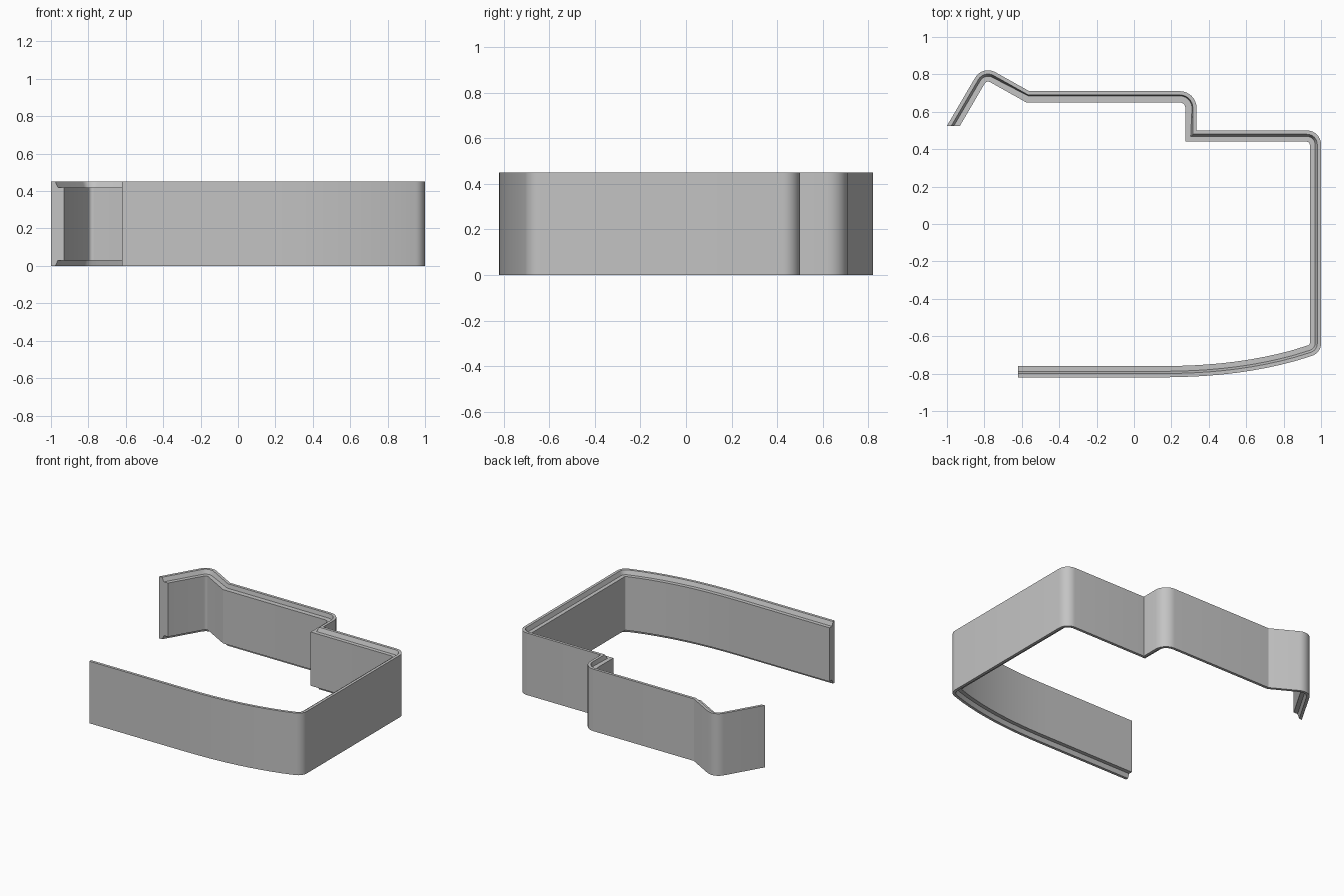
import bpy
import bmesh
import math
from mathutils import Vector

cube = bpy.data.objects.get("Cube")
if cube:
    bpy.data.objects.remove(cube, do_unlink=True)

HEIGHT, THICK = 0.45, 0.06
REBATE = 0.03               # depth of the step along both edges
LIP, STEP, SLOPE = 0.02, 0.025, 0.032

grey = bpy.data.materials.new("plain_grey")
grey.use_nodes = True
grey.diffuse_color = (0.55, 0.55, 0.55, 1)
grey.node_tree.nodes["Principled BSDF"].inputs["Base Color"].default_value = (0.55, 0.55, 0.55, 1)


def fillet(prev, corner, nxt, radius, steps=8):
    """Points of an arc that rounds off a corner."""
    a, b = (prev - corner).normalized(), (nxt - corner).normalized()
    half = a.angle(b) / 2
    start = corner + a * radius / math.tan(half)
    end = corner + b * radius / math.tan(half)
    centre = corner + (a + b).normalized() * radius / math.sin(half)
    u, v = start - centre, end - centre
    sweep = u.angle(v)
    return [centre + (u * math.sin(sweep * (1 - i / steps)) + v * math.sin(sweep * i / steps))
            / math.sin(sweep) for i in range(steps + 1)]


def front_curve(x):
    """Gently bowed outer line of the front wall."""
    return -0.82 + 0.13 * max(0, (x - 0.1) / 0.9) ** 2.4


# Outer outline: x, y, corner radius, foot of the lip
corners = [(-1, 0.525, 0, SLOPE), (-0.81, 0.85, 0.08, SLOPE), (-0.56, 0.71, 0, STEP),
           (0.335, 0.71, 0.09, STEP), (0.335, 0.5, 0, SLOPE), (1, 0.5, 0.075, SLOPE),
           (1, front_curve(1), 0.07, SLOPE)]
corners += [(0.86 - 0.076 * i, front_curve(0.86 - 0.076 * i), 0, SLOPE) for i in range(11)]
corners.append((-0.62, -0.82, 0, SLOPE))

path = []
for i, (x, y, radius, foot) in enumerate(corners):
    p = Vector((x, y))
    if radius:
        before, after = Vector(corners[i - 1][:2]), Vector(corners[i + 1][:2])
        path += [(q, foot) for q in fillet(before, p, after, radius)]
    else:
        path.append((p, foot))


def inward(i):
    """Mitred direction from the outer outline to the inner side."""
    def normal(a, b):
        d = (path[b][0] - path[a][0]).normalized()
        return Vector((d.y, -d.x))
    if i == 0:
        return Vector((1 / normal(0, 1).x, 0))    # hook end is cut square to the front
    if i == len(path) - 1:
        return normal(i - 1, i)
    n, m = normal(i - 1, i), normal(i, i + 1)
    return (n + m) / (1 + n.dot(m))


# Sweep the rebated section along the outline
bm = bmesh.new()
rings = []
for i, (p, foot) in enumerate(path):
    top = [(0, HEIGHT), (LIP, HEIGHT), (foot, HEIGHT - REBATE), (THICK, HEIGHT - REBATE)]
    section = top + [(o, HEIGHT - z) for o, z in reversed(top)]
    d = inward(i)
    rings.append([bm.verts.new((*(p + d * o), z)) for o, z in section])
for r, s in zip(rings, rings[1:]):
    for k in range(len(r)):
        j = (k + 1) % len(r)
        bm.faces.new((r[k], r[j], s[j], s[k]))
bm.faces.new(rings[0])
bm.faces.new(rings[-1])
bmesh.ops.recalc_face_normals(bm, faces=bm.faces)

mesh = bpy.data.meshes.new("bent_wall_strip")
bm.to_mesh(mesh)
bm.free()
mesh.materials.append(grey)
wall = bpy.data.objects.new("bent_wall_strip", mesh)
bpy.context.collection.objects.link(wall)
bpy.context.view_layer.objects.active = wall
wall.select_set(True)
bpy.ops.object.shade_smooth_by_angle(angle=math.radians(25))
